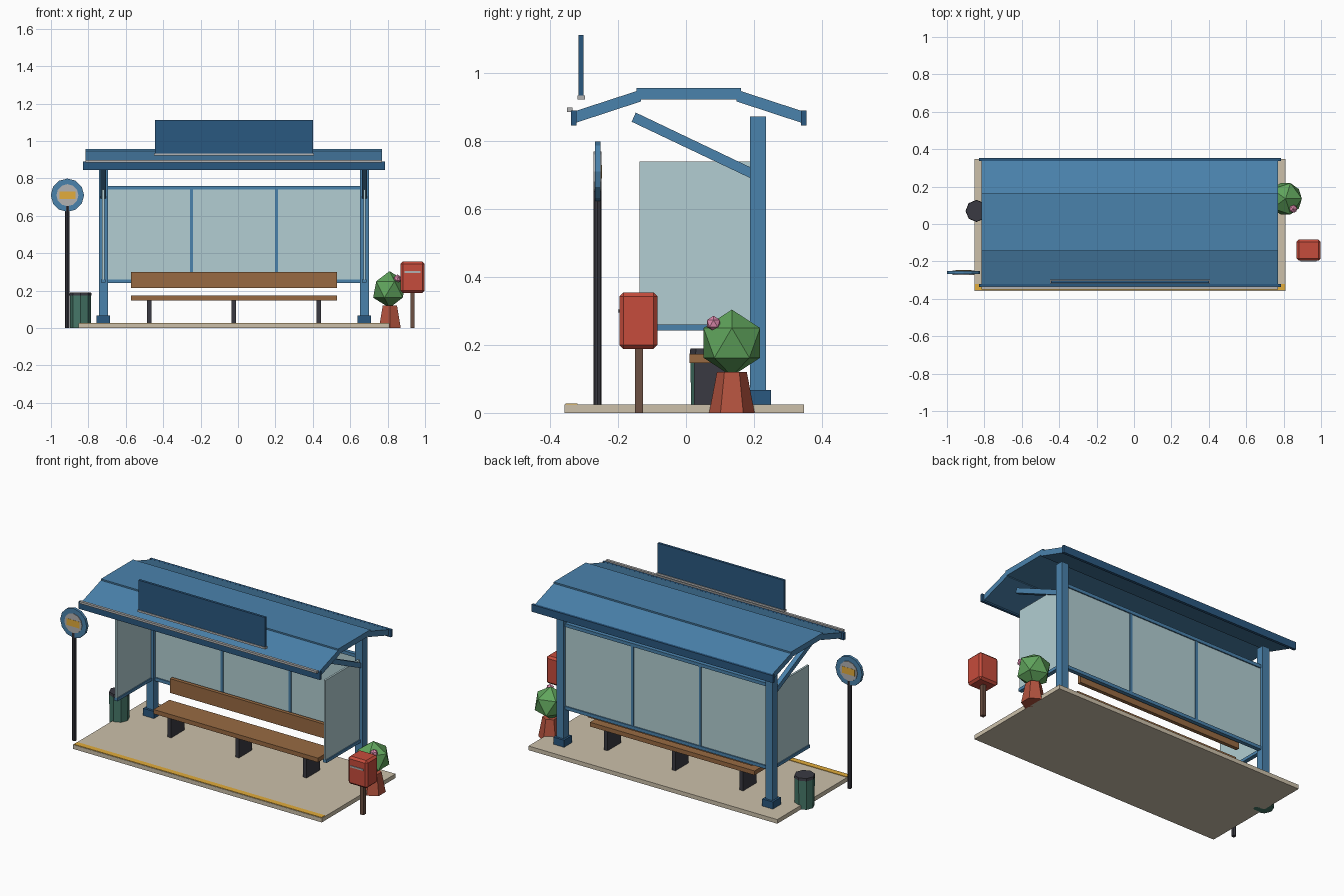
import bpy, bmesh, math
from mathutils import Matrix

if "Cube" in bpy.data.objects:
    bpy.data.objects.remove(bpy.data.objects["Cube"])

CX = -0.022  # shelter centre line


def mat(name, r, g, b):
    m = bpy.data.materials.new(name)
    lin = [((c / 255 + 0.055) / 1.055) ** 2.4 for c in (r, g, b)]
    m.diffuse_color = (*lin, 1)
    m.use_nodes = True
    m.node_tree.nodes["Principled BSDF"].inputs["Base Color"].default_value = m.diffuse_color
    return m


BLUE = mat("blue", 74, 130, 172)
NAVY = mat("navy", 42, 88, 128)
GLASS = mat("glass", 178, 206, 210)
STONE = mat("stone", 204, 192, 170)
YELLOW = mat("yellow", 226, 172, 60)
WOOD = mat("wood", 152, 106, 66)
DARK = mat("dark", 58, 58, 66)
METAL = mat("metal", 178, 178, 178)
GREEN = mat("bin_green", 70, 120, 105)
LEAF = mat("leaf", 96, 164, 92)
RED = mat("red", 198, 76, 60)
CLAY = mat("clay", 178, 82, 62)
BROWN = mat("brown", 108, 80, 66)
PINK = mat("pink", 224, 140, 176)


def finish(bm, name, m):
    me = bpy.data.meshes.new(name)
    bmesh.ops.recalc_face_normals(bm, faces=bm.faces)
    bm.to_mesh(me)
    bm.free()
    me.materials.append(m)
    o = bpy.data.objects.new(name, me)
    bpy.context.collection.objects.link(o)
    return o


def box(name, m, x0, x1, y0, y1, z0, z1, bevel=0):
    bm = bmesh.new()
    bmesh.ops.create_cube(bm, size=1, matrix=Matrix.Translation(
        ((x0 + x1) / 2, (y0 + y1) / 2, (z0 + z1) / 2)) @ Matrix.Diagonal((x1 - x0, y1 - y0, z1 - z0, 1)))
    if bevel:
        bmesh.ops.bevel(bm, geom=bm.edges[:], offset=bevel, segments=1, affect='EDGES')
    return finish(bm, name, m)


def extrude_x(name, m, pts, x0, x1):
    # closed (y, z) profile swept along x
    bm = bmesh.new()
    f = bm.faces.new([bm.verts.new((x0, y, z)) for y, z in pts])
    ext = bmesh.ops.extrude_face_region(bm, geom=[f])["geom"]
    bmesh.ops.translate(bm, vec=(x1 - x0, 0, 0),
                        verts=[v for v in ext if isinstance(v, bmesh.types.BMVert)])
    return finish(bm, name, m)


def cone(name, m, n, r1, r2, x, y, z, depth, rot=None):
    bm = bmesh.new()
    bmesh.ops.create_cone(bm, cap_ends=True, segments=n, radius1=r1, radius2=r2, depth=depth,
                          matrix=Matrix.Translation((x, y, z)) @ (rot or Matrix()))
    return finish(bm, name, m)


def ball(name, m, r, loc):
    bm = bmesh.new()
    bmesh.ops.create_icosphere(bm, subdivisions=1, radius=r, matrix=Matrix.Translation(loc))
    return finish(bm, name, m)


# Pavement and kerb line
box("pavement", STONE, -0.853, 0.81, -0.357, 0.347, 0, 0.025)
box("kerb_line", YELLOW, -0.85, 0.806, -0.354, -0.32, 0.02, 0.028)

# Posts, side panels and roof braces
for side, s in (("left", -1), ("right", 1)):
    x = CX + s * 0.698
    box(side + "_post", BLUE, x - 0.024, x + 0.024, 0.188, 0.236, 0.025, 0.872)
    box(side + "_post_base", NAVY, x - 0.036, x + 0.036, 0.174, 0.25, 0.025, 0.068)
    box(side + "_side_glass", GLASS, x - 0.006, x + 0.006, -0.137, 0.19, 0.26, 0.74)
    box(side + "_side_rail", BLUE, x - 0.012, x + 0.012, -0.137, 0.19, 0.242, 0.26)
    extrude_x(side + "_roof_brace", BLUE,
              [(-0.148, 0.884), (-0.16, 0.857), (0.2, 0.686), (0.2, 0.718)], x - 0.014, x + 0.014)

# Rear glazing
box("rear_glass", GLASS, CX - 0.675, CX + 0.675, 0.207, 0.217, 0.25, 0.75)
for name, z in (("top", 0.75), ("bottom", 0.25)):
    box("rear_%s_rail" % name, BLUE, CX - 0.698, CX + 0.698, 0.2, 0.224, z - 0.01, z + 0.01)
for i in (-1, 1):
    x = CX + i * 0.227
    box("rear_mullion", BLUE, x - 0.008, x + 0.008, 0.202, 0.222, 0.25, 0.75)

# Roof panels, fascias, gutter
RX0, RX1 = CX - 0.793, CX + 0.793
box("roof_centre", BLUE, RX0, RX1, -0.145, 0.162, 0.923, 0.956)
for name, s in (("front", -1), ("rear", 1)):
    yc = 0.008
    extrude_x("roof_%s_slope" % name, BLUE,
              [(yc + s * 0.335, 0.888), (yc + s * 0.148, 0.949),
               (yc + s * 0.14, 0.917), (yc + s * 0.335, 0.853)], RX0, RX1)
    y = yc + s * 0.338
    box("%s_fascia" % name, NAVY, CX - 0.807, CX + 0.807, y - 0.008, y + 0.008, 0.846, 0.89)
box("front_gutter", METAL, RX0, RX1, -0.35, -0.334, 0.886, 0.899)

# Roof sign board
box("sign_board", NAVY, CX - 0.423, CX + 0.423, -0.316, -0.301, 0.933, 1.113)
box("sign_strip", METAL, CX - 0.427, CX + 0.427, -0.319, -0.297, 0.922, 0.934)

# Bench
box("bench_seat", WOOD, CX - 0.55, CX + 0.55, 0.01, 0.162, 0.147, 0.173)
box("bench_back", WOOD, CX - 0.55, CX + 0.55, 0.166, 0.188, 0.214, 0.3)
for i in (-1, 0, 1):
    x = CX + i * 0.453
    box("bench_leg", DARK, x - 0.012, x + 0.012, 0.023, 0.15, 0.025, 0.148)

# Stop pole with round sign
FACE = Matrix.Rotation(math.pi / 2, 4, 'X')
cone("stop_pole", DARK, 8, 0.012, 0.012, -0.912, -0.26, 0.368, 0.737)
cone("stop_disc", BLUE, 12, 0.089, 0.089, -0.912, -0.26, 0.71, 0.017, FACE)
cone("stop_disc_centre", METAL, 12, 0.059, 0.059, -0.912, -0.26, 0.71, 0.024, FACE)
box("stop_disc_mark", YELLOW, -0.955, -0.869, -0.273, -0.247, 0.69, 0.73)

# Litter bin
cone("bin_body", GREEN, 8, 0.055, 0.057, -0.842, 0.07, 0.088, 0.176)
cone("bin_lid", DARK, 8, 0.059, 0.057, -0.842, 0.07, 0.182, 0.016)

# Post box
box("post_box", RED, 0.869, 0.998, -0.196, -0.084, 0.188, 0.355, 0.012)
box("post_box_slot", METAL, 0.89, 0.976, -0.2, -0.19, 0.295, 0.305)
box("post_box_stake", BROWN, 0.922, 0.944, -0.15, -0.127, 0, 0.195)

# Planter with shrub and flower
cone("planter", CLAY, 6, 0.067, 0.044, 0.812, 0.135, 0.06, 0.12)
ball("shrub", LEAF, 0.098, (0.81, 0.135, 0.206))
ball("flower", PINK, 0.023, (0.852, 0.081, 0.263))
